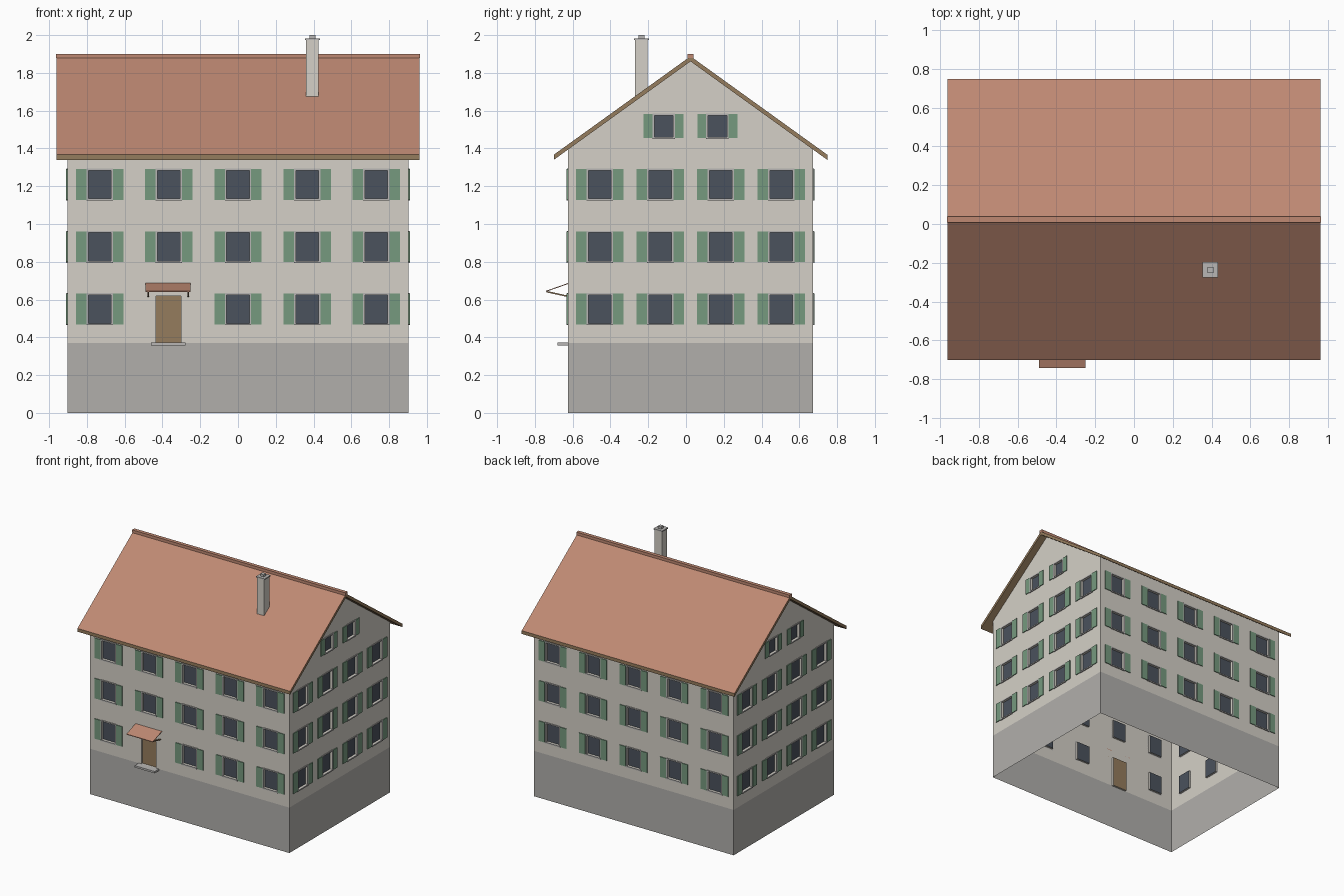
import bpy, bmesh, math
from mathutils import Matrix, Vector

if "Cube" in bpy.data.objects:
    bpy.data.objects.remove(bpy.data.objects["Cube"])

CY = 0.024                      # house centre line in y
HX, HY = 0.9025, 0.649          # half sizes of the walls
BASE = 0.371                    # top of the plinth
RIDGE, SLOPE, THICK = 1.888, 0.72, 0.027


def mat(name, *rgb):
    m = bpy.data.materials.new(name)
    m.diffuse_color = (*rgb, 1)
    m.use_nodes = True
    m.node_tree.nodes["Principled BSDF"].inputs["Base Color"].default_value = m.diffuse_color
    return m


WALL = mat("plaster", 0.66, 0.63, 0.57)
STONE = mat("stone", 0.44, 0.43, 0.41)
TRIM = mat("trim", 0.48, 0.47, 0.46)
GREEN = mat("shutter_green", 0.18, 0.32, 0.21)
GLASS = mat("dark_glass", 0.07, 0.085, 0.11)
WOOD = mat("wood", 0.30, 0.20, 0.11)
TILE = mat("roof_tile", 0.52, 0.25, 0.17)


def finish(bm, name, *mats, M=Matrix()):
    bm.transform(M)
    me = bpy.data.meshes.new(name)
    bm.to_mesh(me)
    bm.free()
    for m in mats:
        me.materials.append(m)
    ob = bpy.data.objects.new(name, me)
    bpy.context.collection.objects.link(ob)
    return ob


def box(bm, x0, x1, y0, y1, z0, z1):
    M = Matrix.Translation(((x0 + x1) / 2, (y0 + y1) / 2, (z0 + z1) / 2))
    bmesh.ops.create_cube(bm, size=1, matrix=M @ Matrix.Diagonal((x1 - x0, y1 - y0, z1 - z0, 1)))


def solid(name, m, *dims):
    bm = bmesh.new()
    box(bm, *dims)
    return finish(bm, name, m)


def quad(bm, *pts):
    return bm.faces.new([bm.verts.new(p) for p in pts])


def facade(side, angle, dist, half, windows, doors=()):
    """Wall with real openings; local x runs along it, +y points inward."""
    M = Matrix.Translation((0, CY, 0)) @ Matrix.Rotation(angle, 4, 'Z') @ Matrix.Translation((0, -dist, 0))
    gable = half == HY
    top = RIDGE if gable else RIDGE - THICK - SLOPE * HY + 0.01
    holes = [(u - w / 2, u + w / 2, z - h / 2, z + h / 2) for u, z, w, h in list(windows) + list(doors)]
    us = sorted({-half, half} | {c for o in holes for c in o[:2]})
    zs = sorted({BASE, top} | {c for o in holes for c in o[2:]})
    wall, frames, shutters, panes, door = [bmesh.new() for _ in range(5)]
    for u0, u1 in zip(us, us[1:]):
        for z0, z1 in zip(zs, zs[1:]):
            cu, cz = (u0 + u1) / 2, (z0 + z1) / 2
            if not any(a < cu < b and c < cz < d for a, b, c, d in holes):
                quad(wall, (u0, 0, z0), (u1, 0, z0), (u1, 0, z1), (u0, 0, z1))
    bmesh.ops.remove_doubles(wall, verts=wall.verts, dist=1e-5)
    if gable:                   # trim to the roof slopes
        for s in (-1, 1):
            bmesh.ops.bisect_plane(wall, geom=wall.verts[:] + wall.edges[:] + wall.faces[:],
                                   plane_co=(0, 0, RIDGE - THICK + 0.01),
                                   plane_no=(s * SLOPE, 0, 1), clear_outer=True)
    # reveals and panes
    R = 0.015
    for i, (a, b, c, d) in enumerate(holes):
        quad(wall, (a, 0, c), (a, R, c), (b, R, c), (b, 0, c))
        quad(wall, (a, 0, d), (b, 0, d), (b, R, d), (a, R, d))
        quad(wall, (a, 0, c), (a, 0, d), (a, R, d), (a, R, c))
        quad(wall, (b, 0, c), (b, R, c), (b, R, d), (b, 0, d))
        quad(panes if i < len(windows) else door, (a, R, c), (b, R, c), (b, R, d), (a, R, d))
        if i >= len(windows):
            continue
        # frame, sill and pair of shutters
        t, p = 0.010, -0.005
        box(frames, a - t, a, p, 0, c - t, d + t)
        box(frames, b, b + t, p, 0, c - t, d + t)
        box(frames, a, b, p, 0, d, d + t)
        box(frames, a - t, b + t, p - 0.003, 0, c - t, c)
        sw = (b - a) * 0.46
        for x0 in (a - t - sw, b + t):
            box(shutters, x0, x0 + sw, -0.007, -0.001, c - 0.006, d + 0.007)
    finish(wall, side + "_wall", WALL, M=M)
    finish(frames, side + "_window_frames", TRIM, M=M)
    finish(shutters, side + "_shutters", GREEN, M=M)
    finish(panes, side + "_window_panes", GLASS, M=M)
    if doors:
        finish(door, side + "_door", WOOD, M=M)
    else:
        door.free()


# walls
rows = (0.549, 0.879, 1.209)
back = [(i * 0.366, z, 0.12, 0.15) for i in range(-2, 3) for z in rows]
front = [w for w in back if not (abs(w[0] + 0.366) < 0.01 and w[1] == rows[0])]
end = [(u, z, 0.12, 0.15) for u in (-0.48, -0.16, 0.16, 0.48) for z in rows]
end += [(u, 1.518, 0.10, 0.115) for u in (-0.142, 0.142)]
facade("front", 0, HY, HX, front, [(-0.369, 0.4955, 0.132, 0.249)])
facade("right", math.pi / 2, HX, HY, end)
facade("back", math.pi, HY, HX, back)
facade("left", -math.pi / 2, HX, HY, end)

# plinth, open top and bottom
bm = bmesh.new()
ring = [(-HX, CY - HY), (HX, CY - HY), (HX, CY + HY), (-HX, CY + HY)]
for a, b in zip(ring, ring[1:] + ring[:1]):
    quad(bm, (*a, 0), (*b, 0), (*b, BASE), (*a, BASE))
bmesh.ops.remove_doubles(bm, verts=bm.verts, dist=1e-5)
finish(bm, "plinth", STONE)

# gabled roof: chevron profile extruded along x, tiled on top
E, L = 0.724, 0.962
prof = [(-E, RIDGE - SLOPE * E), (0, RIDGE), (E, RIDGE - SLOPE * E)]
prof += [(y, z - THICK) for y, z in reversed(prof)]
bm = bmesh.new()
n = len(prof)
v = [[bm.verts.new((x, CY + y, z)) for y, z in prof] for x in (-L, L)]
for i in range(n):
    j = (i + 1) % n
    f = bm.faces.new((v[0][i], v[0][j], v[1][j], v[1][i]))
    f.material_index = 1 if i < 2 else 0
for s in v:
    bm.faces.new((s[0], s[1], s[4], s[5]))
    bm.faces.new((s[1], s[2], s[3], s[4]))
bmesh.ops.recalc_face_normals(bm, faces=bm.faces)
finish(bm, "roof", WOOD, TILE)
solid("ridge_cap", TILE, -0.964, 0.964, CY - 0.015, CY + 0.015, RIDGE - 0.01, RIDGE + 0.013)

# chimney
solid("chimney_stack", WALL, 0.361, 0.426, -0.270, -0.203, 1.65, 1.973)
solid("chimney_cap", TRIM, 0.354, 0.433, -0.276, -0.197, 1.973, 1.982)
solid("chimney_pot", TRIM, 0.378, 0.409, -0.252, -0.221, 1.982, 2.0)

# doorstep and door canopy with brackets
FY = CY - HY
solid("doorstep", TRIM, -0.46, -0.278, FY - 0.055, FY, 0.357, 0.372)
bm = bmesh.new()
x0, x1 = -0.489, -0.251
box(bm, x0, x1, FY - 0.117, FY, 0, 0.005)
for vert in bm.verts:           # tilt down away from the wall
    vert.co.z += 0.682 + (vert.co.y - FY) * 0.35
finish(bm, "door_canopy", TILE)
bm = bmesh.new()
for x in (-0.48, -0.268):
    box(bm, x, x + 0.008, FY - 0.113, FY, 0.613, 0.621)
for vert in bm.verts:           # struts rise from wall to canopy edge
    vert.co.z += (FY - vert.co.y) * 0.22
finish(bm, "canopy_brackets", WOOD)
